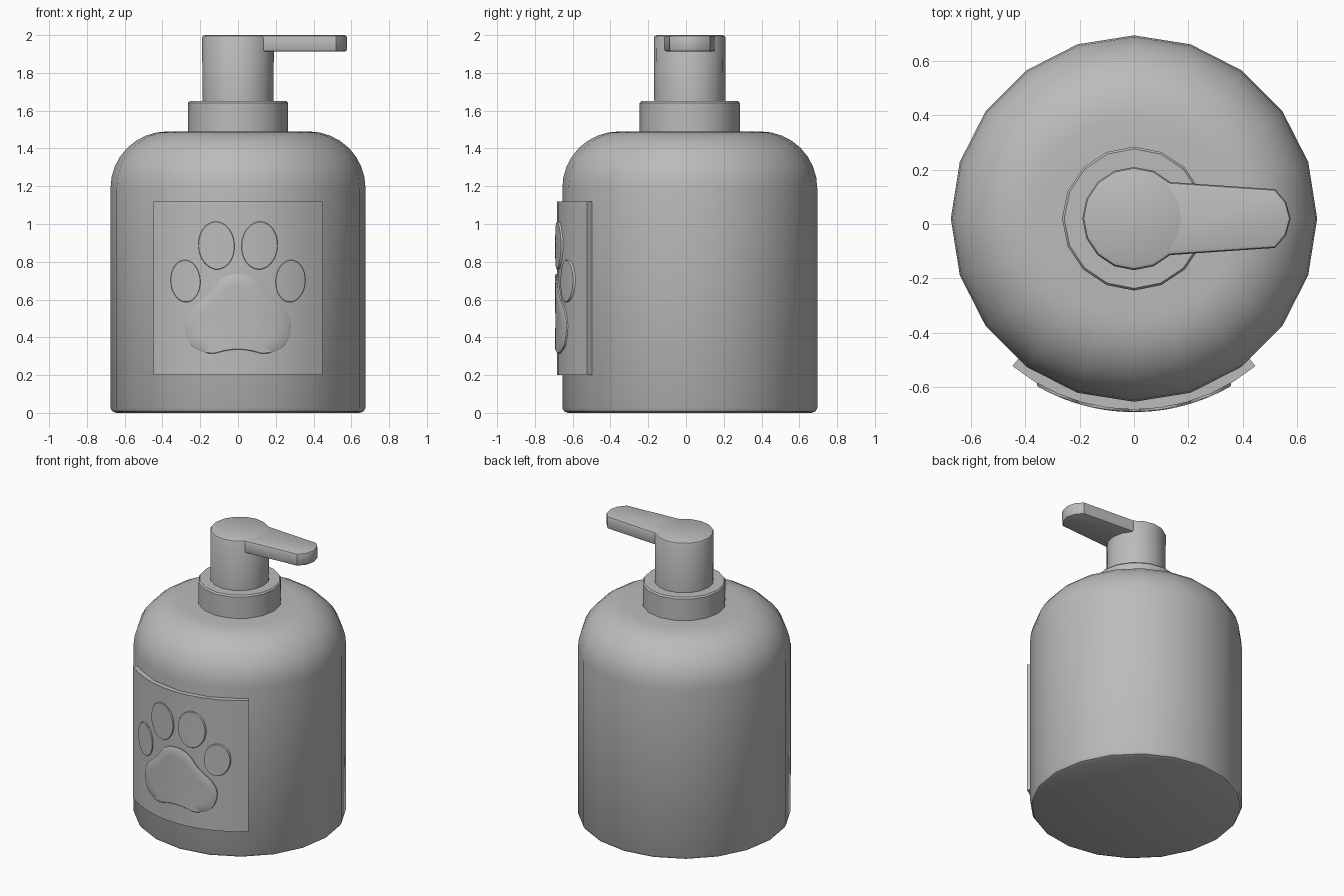
import bpy, bmesh, math
from mathutils import Vector

cube = bpy.data.objects.get("Cube")
if cube:
    bpy.data.objects.remove(cube)

AXIS_Y = 0.02  # the bottle axis sits slightly behind the origin

grey = bpy.data.materials.new("plain grey")
grey.use_nodes = True
grey.diffuse_color = (0.5, 0.5, 0.5, 1)
grey.node_tree.nodes["Principled BSDF"].inputs["Base Color"].default_value = (0.5, 0.5, 0.5, 1)


def finish(name, bm, angle=35):
    bmesh.ops.remove_doubles(bm, verts=bm.verts, dist=1e-5)
    bmesh.ops.recalc_face_normals(bm, faces=bm.faces)
    mesh = bpy.data.meshes.new(name)
    bm.to_mesh(mesh)
    bm.free()
    mesh.materials.append(grey)
    obj = bpy.data.objects.new(name, mesh)
    bpy.context.collection.objects.link(obj)
    bpy.ops.object.select_all(action='DESELECT')
    obj.select_set(True)
    bpy.context.view_layer.objects.active = obj
    bpy.ops.object.shade_smooth_by_angle(angle=math.radians(angle))
    return obj


def lathe(name, profile, sides):
    """Revolve (radius, height) points, with flat caps at both ends."""
    bm = bmesh.new()
    rings = []
    for r, z in profile:
        rings.append([bm.verts.new((r * math.sin(math.tau * i / sides),
                                    AXIS_Y + r * math.cos(math.tau * i / sides), z))
                      for i in range(sides)])
    for a, b in zip(rings, rings[1:]):
        for i in range(sides):
            j = (i + 1) % sides
            bm.faces.new((a[i], a[j], b[j], b[i]))
    bm.faces.new(rings[0])
    bm.faces.new(rings[-1])
    return finish(name, bm)


def prism(name, outline, z0, z1, bevel):
    bm = bmesh.new()
    face = bm.faces.new([bm.verts.new((x, y, z0)) for x, y in outline])
    ext = bmesh.ops.extrude_face_region(bm, geom=[face])
    top = [v for v in ext["geom"] if isinstance(v, bmesh.types.BMVert)]
    bmesh.ops.translate(bm, verts=top, vec=(0, 0, z1 - z0))
    rims = [e for e in bm.edges if abs(e.verts[0].co.z - e.verts[1].co.z) < 1e-4]
    bmesh.ops.bevel(bm, geom=rims, offset=bevel, segments=2, affect='EDGES', profile=0.5)
    return finish(name, bm)


def wrapped_plate(name, outline, r_in, r_out):
    """Raised plate with the given x-z outline, wrapped on the bottle front."""
    n = len(outline)
    centre = sum((Vector(p) for p in outline), Vector((0, 0))) / n
    bm = bmesh.new()

    def ring(scale, r):
        pts = [centre + (Vector(p) - centre) * scale for p in outline]
        return [bm.verts.new((p.x, AXIS_Y - math.sqrt(r * r - p.x * p.x), p.y)) for p in pts]

    rings = [ring(1, r_in), ring(1, r_out - 0.003), ring(0.98, r_out)]
    rings += [ring(s, r_out) for s in (0.75, 0.5, 0.25)]
    for a, b in zip(rings, rings[1:]):
        for i in range(n):
            j = (i + 1) % n
            bm.faces.new((a[i], a[j], b[j], b[i]))
    bm.faces.new(rings[-1])
    return finish(name, bm)


def ellipse(cx, cz, rx, rz, tilt, n=32):
    c, s = math.cos(tilt), math.sin(tilt)
    pts = [(rx * math.cos(math.tau * i / n), rz * math.sin(math.tau * i / n)) for i in range(n)]
    return [(cx + x * c - z * s, cz + x * s + z * c) for x, z in pts]


def smooth_loop(points, steps=5):
    """Closed Catmull-Rom curve through the points."""
    p = [Vector(q) for q in points]
    n = len(p)
    out = []
    for i in range(n):
        a, b, c, d = p[i - 1], p[i], p[(i + 1) % n], p[(i + 2) % n]
        for k in range(steps):
            t = k / steps
            out.append(0.5 * (2 * b + (c - a) * t + (2 * a - 5 * b + 4 * c - d) * t ** 2
                              + (3 * b - a - 3 * c + d) * t ** 3))
    return out


# Bottle with a rounded shoulder
shoulder = [(0.375 + 0.3 * math.cos(a), 1.19 + 0.3 * math.sin(a))
            for a in [math.pi / 2 * i / 8 for i in range(9)]]
lathe("bottle", [(0.645, 0), (0.665, 0.008), (0.675, 0.025)] + shoulder + [(0.2, 1.49)], 20)

# Collar and pump stem
lathe("collar", [(0.265, 1.48), (0.265, 1.64), (0.257, 1.65), (0.17, 1.65)], 16)
lathe("pump_head", [(0.188, 1.64), (0.19, 1.985), (0.185, 1.995), (0.174, 2.0)], 16)

# Tapered spout reaching to the left
half = [(0.0, 0.14), (0.14, 0.134), (0.52, 0.108), (0.56, 0.062), (0.577, 0.0)]
spout = [(x, AXIS_Y + w) for x, w in half] + [(x, AXIS_Y - w) for x, w in half[-2::-1]]
prism("spout", spout, 1.912, 2.0, 0.014)

# Curved label panel on the front
bm = bmesh.new()
SEGS, SPAN = 10, math.radians(39.5)
sections = []
for i in range(SEGS + 1):
    a = -SPAN + 2 * SPAN * i / SEGS
    sections.append([bm.verts.new((r * math.sin(a), AXIS_Y - r * math.cos(a), z))
                     for r, z in ((0.66, 0.2), (0.704, 0.2), (0.704, 1.12), (0.66, 1.12))])
for a, b in zip(sections, sections[1:]):
    for k in range(4):
        m = (k + 1) % 4
        bm.faces.new((a[k], a[m], b[m], b[k]))
bm.faces.new(sections[0])
bm.faces.new(sections[-1])
finish("label_panel", bm)

# Paw emblem: two pairs of toes and the main pad
for side, s in (("left", 1), ("right", -1)):
    wrapped_plate(side + "_inner_toe", ellipse(s * 0.114, 0.886, 0.096, 0.127, s * -0.06), 0.69, 0.713)
    wrapped_plate(side + "_outer_toe", ellipse(s * 0.278, 0.698, 0.079, 0.112, s * -0.06), 0.69, 0.713)

pad_half = [(0.09, 0.708), (0.16, 0.625), (0.25, 0.54), (0.28, 0.455),
            (0.245, 0.355), (0.15, 0.314), (0.07, 0.328)]
pad = [(0, 0.735)] + pad_half + [(0, 0.336)] + [(-x, z) for x, z in reversed(pad_half)]
wrapped_plate("main_pad", smooth_loop(pad), 0.69, 0.713)
